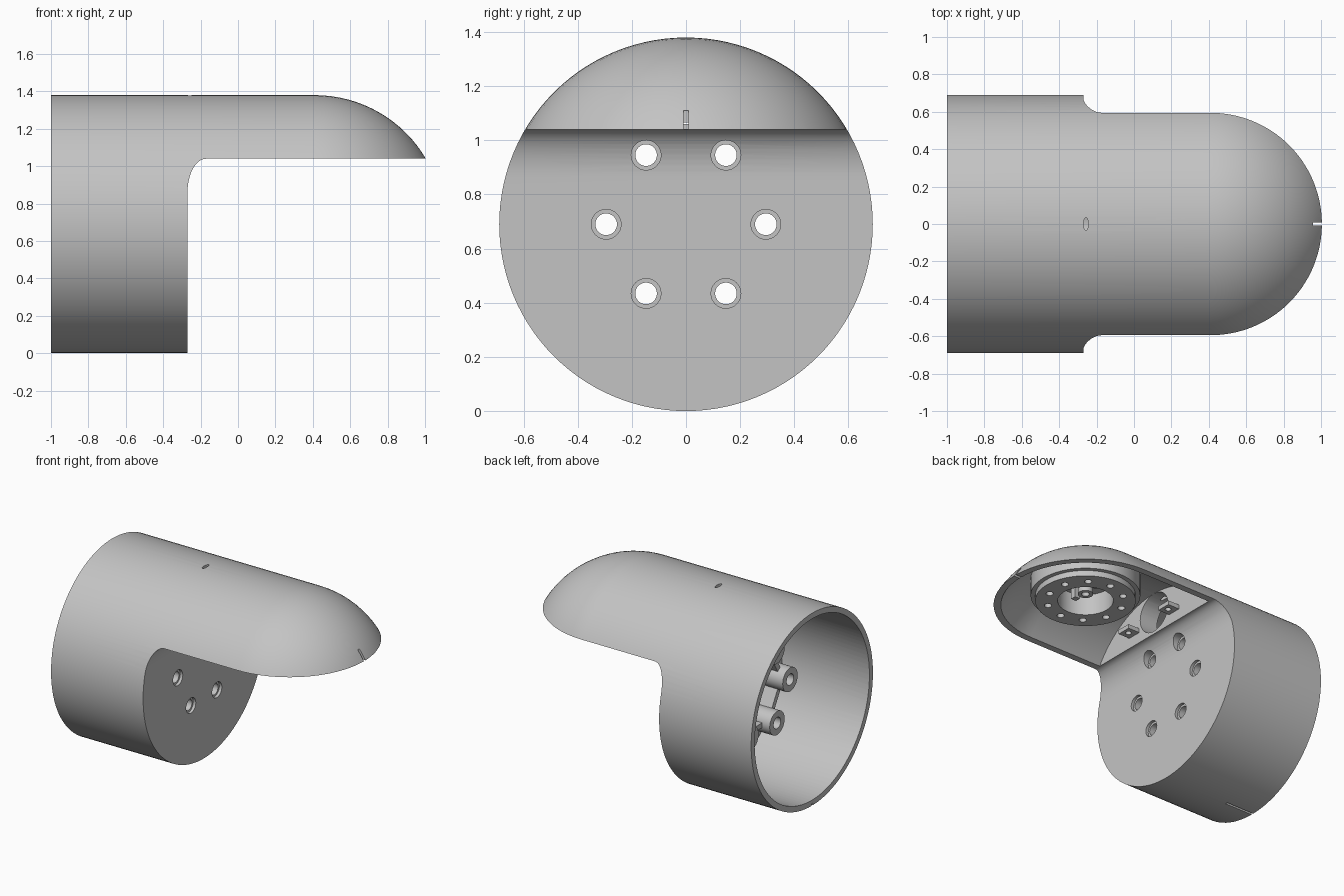
import bpy, bmesh, math
from mathutils import Matrix, Vector

if "Cube" in bpy.data.objects:
    bpy.data.objects.remove(bpy.data.objects["Cube"], do_unlink=True)

R, WALL, AXIS_Z, NOSE_X = 0.69, 0.04, 0.69, 0.41
END_X, RIM_Z = -0.27, 1.04

grey = bpy.data.materials.new("satin_grey")
grey.use_nodes = True
grey.diffuse_color = (0.55, 0.55, 0.55, 1)
grey.node_tree.nodes["Principled BSDF"].inputs["Base Color"].default_value = (0.55, 0.55, 0.55, 1)


def finish(name, bm):
    bmesh.ops.remove_doubles(bm, verts=bm.verts, dist=1e-5)
    bmesh.ops.recalc_face_normals(bm, faces=bm.faces)
    mesh = bpy.data.meshes.new(name)
    bm.to_mesh(mesh)
    bm.free()
    mesh.materials.append(grey)
    ob = bpy.data.objects.new(name, mesh)
    bpy.context.collection.objects.link(ob)
    return ob


def lathe(name, profile, axis, center, steps=112, closed=False):
    """Spin (along, radius) points round the x or z axis through center."""
    bm = bmesh.new()
    c = Vector(center)
    place = (lambda a, r: Vector((a, 0, r))) if axis == "x" else (lambda a, r: Vector((r, 0, a)))
    vs = [bm.verts.new(c + place(a, r)) for a, r in profile]
    edges = [bm.edges.new(p) for p in zip(vs, vs[1:])]
    if closed:
        edges.append(bm.edges.new((vs[-1], vs[0])))
    bmesh.ops.spin(bm, geom=vs + edges, cent=c, steps=steps, angle=math.tau,
                   axis=(1, 0, 0) if axis == "x" else (0, 0, 1))
    return finish(name, bm)


def rod(name, axis, center, r, a, b, steps=32):
    return lathe(name, [(a, 0), (a, r), (b, r), (b, 0)], axis, center, steps)


def box(name, center, size, turn=0):
    bm = bmesh.new()
    bmesh.ops.create_cube(bm, size=1)
    m = Matrix.Translation(center) @ Matrix.Rotation(turn, 4, "X") @ Matrix.Diagonal((*size, 1))
    bmesh.ops.transform(bm, matrix=m, verts=bm.verts)
    return finish(name, bm)


def capsule(name, r, start):
    arc = [(NOSE_X + r * math.sin(t), r * math.cos(t))
           for t in (i * math.pi / 48 for i in range(24))]
    return lathe(name, [(start, 0), (start, r)] + arc + [(NOSE_X + r, 0)], "x", (0, 0, AXIS_Z))


def combine(target, tools, op="DIFFERENCE"):
    for tool in tools:
        tool.hide_render = True
        mod = target.modifiers.new("shape", "BOOLEAN")
        mod.operation, mod.solver, mod.object = op, "EXACT", tool
        bpy.context.view_layer.objects.active = target
        bpy.ops.object.modifier_apply(modifier=mod.name)
        bpy.data.objects.remove(tool, do_unlink=True)


# Outer shell: round-nosed barrel
shell = capsule("shell", R, -1)

# Space below the hood, with a curved corner where hood meets end wall
bm = bmesh.new()
outline = [(END_X, -0.2)]
for i in range(13):
    t = i * math.pi / 24
    outline.append((END_X + 0.1 * (1 - math.cos(t)), RIM_Z - 0.18 * (1 - math.sin(t))))
outline += [(1.3, RIM_Z), (1.3, -0.2)]
face = bm.faces.new([bm.verts.new((x, -1, z)) for x, z in outline])
side = bmesh.ops.extrude_face_region(bm, geom=[face])["geom"]
bmesh.ops.translate(bm, vec=(0, 2, 0), verts=[g for g in side if isinstance(g, bmesh.types.BMVert)])
under_hood = finish("under_hood_cutter", bm)

# Hollow barrel, hollow hood and the passage between them
barrel_hollow = rod("barrel_cutter", "x", (0, 0, AXIS_Z), R - WALL, -1.2, END_X - WALL, 112)
hood_hollow = capsule("hood_cutter", R - WALL, END_X + 0.1)
combine(hood_hollow, [box("hood_limit", (0.5, 0, 1.515), (3, 3, 1))], "INTERSECT")
passage = rod("passage_cutter", "x", (0, 0, 1.2), 0.14, -0.5, 0.1, 48)

# Slots in the nose, roof and underside
nose_slot = box("nose_slot", (1, 0, 1.05), (0.12, 0.018, 0.12))
seam_slot = box("seam_slot", (-0.93, 0, 0), (0.3, 0.016, 0.03))
roof_slot = rod("roof_slot", "z", (0, 0, 0), 0.035, 1.3, 1.5)
roof_slot.data.transform(Matrix.Translation((-0.257, 0, 0)) @ Matrix.Diagonal((0.35, 1, 1, 1)))
combine(shell, [under_hood, barrel_hollow, hood_hollow, passage, nose_slot, seam_slot, roof_slot])

# Six stepped screw holes in the end wall, each with a tube behind it
parts = [shell]
ring = 0.295
for i in range(6):
    a = i * math.pi / 3
    c = (0, ring * math.cos(a), AXIS_Z + ring * math.sin(a))
    combine(shell, [rod("screw_cutter", "x", c, 0.055, -0.5, 0)])
    parts.append(lathe(f"screw_tube_{i + 1}",
                       [(-0.62, 0.04), (-0.62, 0.085), (-0.305, 0.085), (-0.305, 0.056),
                        (-0.29, 0.056), (-0.29, 0.04)], "x", c, 32, True))
    # Rib between neighbouring tubes
    m = a + math.pi / 6
    d = ring * math.cos(math.pi / 6)
    parts.append(box(f"rib_{i + 1}", (-0.43, d * math.cos(m), AXIS_Z + d * math.sin(m)),
                     (0.26, 0.035, 0.15), m))

# Round mount under the hood with a stepped flange
mount = lathe("motor_mount", [(1.07, 0.18), (1.07, 0.325), (1.11, 0.325), (1.11, 0.355),
                              (1.4, 0.355), (1.4, 0.18)], "z", (NOSE_X, 0, 0), 64, True)
combine(mount, [capsule("mount_limit", R - WALL / 2, -0.5)], "INTERSECT")
for i in range(10):
    a = (i + 0.5) * math.tau / 10
    c = (NOSE_X + 0.25 * math.cos(a), 0.25 * math.sin(a), 0)
    combine(mount, [rod("bolt_cutter", "z", c, 0.024, 1.0, 1.15, 16)])
parts.append(mount)

# Hub inside the mount
parts.append(rod("hub_plate", "z", (NOSE_X, 0, 0), 0.185, 1.22, 1.25, 48))
parts.append(lathe("hub", [(1.12, 0.025), (1.12, 0.05), (1.23, 0.05), (1.23, 0.025)],
                   "z", (NOSE_X, 0, 0), 32, True))
for s in (-1, 1):
    parts.append(box(f"hub_post_{'left' if s > 0 else 'right'}",
                     (NOSE_X, 0.1 * s, 1.18), (0.04, 0.04, 0.1)))

# Screw tabs beside the passage
for s in (-1, 1):
    tab = box(f"screw_tab_{'back' if s > 0 else 'front'}", (-0.13, 0.2 * s, 1.13), (0.1, 0.1, 0.03))
    combine(tab, [rod("tab_cutter", "z", (-0.12, 0.2 * s, 0), 0.02, 1, 1.3, 16)])
    parts.append(tab)

# Smooth shading with sharp edges kept
bpy.ops.object.select_all(action="DESELECT")
for ob in parts:
    ob.select_set(True)
bpy.context.view_layer.objects.active = shell
bpy.ops.object.shade_smooth_by_angle(angle=math.radians(30))
